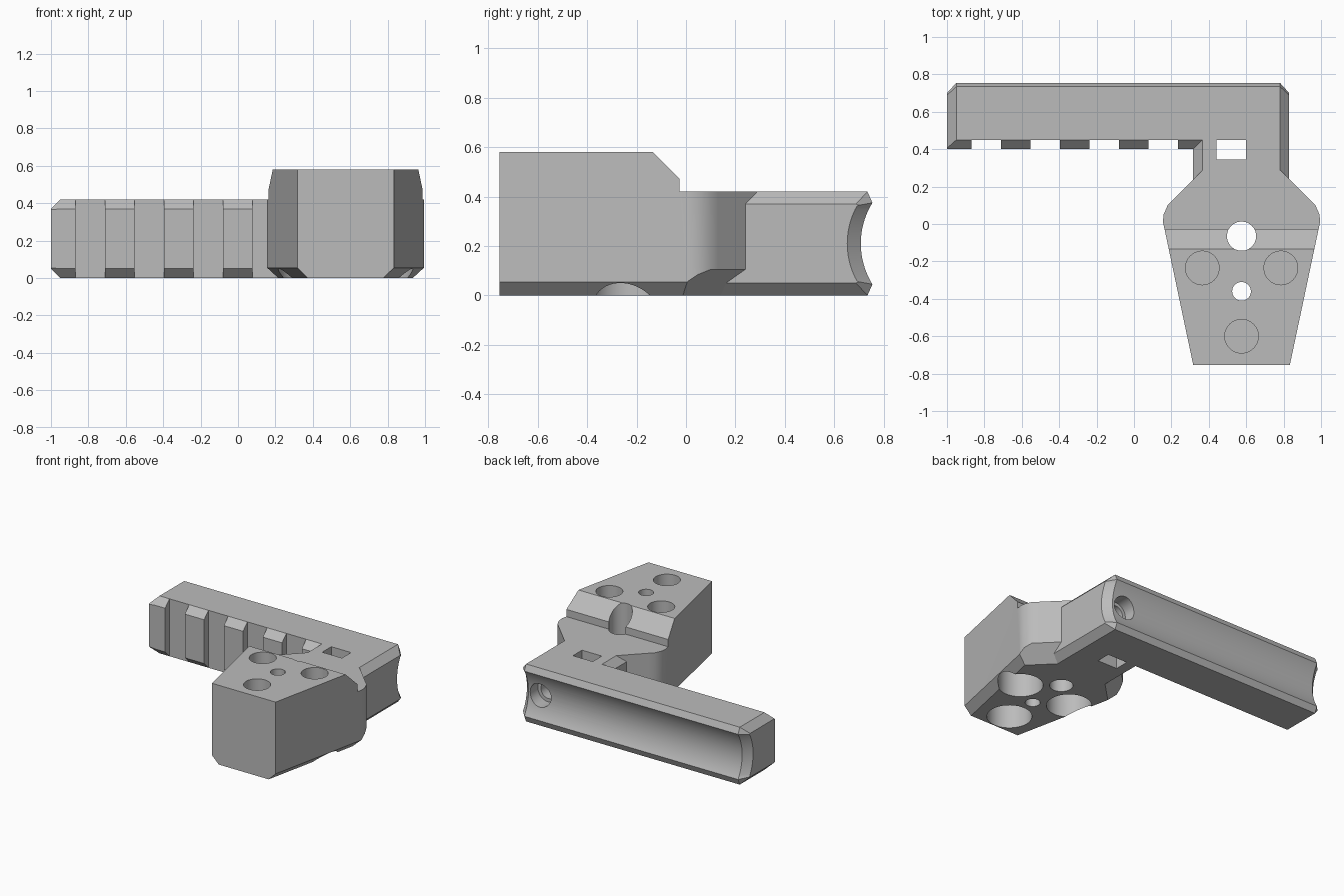
import bpy, bmesh, math
from mathutils import Vector

cube = bpy.data.objects.get("Cube")
if cube:
    bpy.data.objects.remove(cube, do_unlink=True)

grey = bpy.data.materials.new("plain grey")
grey.use_nodes = True
grey.diffuse_color = (0.5, 0.5, 0.5, 1)
grey.node_tree.nodes["Principled BSDF"].inputs["Base Color"].default_value = (0.5, 0.5, 0.5, 1)

HEIGHT, TOP, CHAMFER = 0.42, 0.58, 0.05
MID = 0.575                      # x of the head's symmetry plane


def loft(name, rings, planes=()):
    """Closed solid through matching rings, trimmed by (point, normal) planes."""
    bm = bmesh.new()
    loops = [[bm.verts.new(p) for p in ring] for ring in rings]
    n = len(loops[0])
    for a, b in zip(loops, loops[1:]):
        for i in range(n):
            j = (i + 1) % n
            bm.faces.new((a[i], a[j], b[j], b[i]))
    bm.faces.new(loops[0])
    bm.faces.new(loops[-1])
    for point, normal in planes:
        geom = bm.verts[:] + bm.edges[:] + bm.faces[:]
        cut = bmesh.ops.bisect_plane(bm, geom=geom, dist=1e-5, plane_co=point,
                                     plane_no=normal, clear_outer=True)
        edges = [e for e in cut["geom_cut"] if isinstance(e, bmesh.types.BMEdge)]
        bmesh.ops.edgeloop_fill(bm, edges=edges)
    bmesh.ops.recalc_face_normals(bm, faces=bm.faces[:])
    mesh = bpy.data.meshes.new(name)
    bm.to_mesh(mesh)
    bm.free()
    mesh.materials.append(grey)
    obj = bpy.data.objects.new(name, mesh)
    bpy.context.collection.objects.link(obj)
    return obj


def box(name, x0, x1, y0, y1, z0, z1):
    ring = [(x0, y0), (x1, y0), (x1, y1), (x0, y1)]
    return loft(name, [[(x, y, z) for x, y in ring] for z in (z0, z1)])


def circle(r, sides=48):
    angles = [2 * math.pi * i / sides for i in range(sides)]
    return [(r * math.cos(a), r * math.sin(a)) for a in angles]


def drill_z(name, x, y, r, z0, z1):
    return loft(name, [[(x + u, y + v, z) for u, v in circle(r)] for z in (z0, z1)])


def drill_y(name, x, z, r, y0, y1):
    return loft(name, [[(x + u, y, z + v) for u, v in circle(r)] for y in (y0, y1)])


def combine(target, other, operation):
    mod = target.modifiers.new(other.name, "BOOLEAN")
    mod.operation, mod.solver, mod.object = operation, "EXACT", other
    bpy.context.view_layer.objects.active = target
    bpy.ops.object.modifier_apply(modifier=mod.name)
    bpy.data.objects.remove(other, do_unlink=True)


# Bar: section with a shallow round groove at the back, tapered at both ends
half, sag, mid_z = 0.165, 0.047, HEIGHT / 2
radius = (half ** 2 + sag ** 2) / (2 * sag)
spread = math.asin(half / radius)
groove = []
for i in range(25):
    a = spread * (1 - i / 12)
    groove.append((0.755 - sag + radius * (1 - math.cos(a)), mid_z + radius * math.sin(a)))
section = [(0.45, 0), (0.40, 0.05), (0.40, 0.37), (0.45, HEIGHT), (0.735, HEIGHT)]
section += groove + [(0.735, 0)]
end = [(0.405, 0.05), (0.40, 0.055), (0.40, 0.365), (0.405, 0.37), (0.688, 0.37)]
end += [(y - 0.055, min(max(z, 0.055), 0.365)) for y, z in groove] + [(0.688, 0.05)]
bar = loft("toothed_bar", [[(x, y, z) for y, z in ring] for x, ring in
                           ((-1, end), (-0.95, section), (0.78, section), (0.83, end))])

# Gaps between the grip teeth
for i in range(4):
    x = -0.87 + 0.3155 * i
    combine(bar, box("gap", x, x + 0.16, 0.3, 0.45, -0.1, 0.6), "DIFFERENCE")

# Neck with chamfered long edges
x0, x1, c = 0.315, 0.83, CHAMFER
neck_ring = [(x0 + c, 0), (x1 - c, 0), (x1, c), (x1, HEIGHT - c),
             (x1 - c, HEIGHT), (x0 + c, HEIGHT), (x0, HEIGHT - c), (x0, c)]
neck = loft("neck", [[(x, y, z) for x, z in neck_ring] for y in (0, 0.6)])

# Head: mirrored plan outline, chamfered along its lower edges
side = [(0.258, -0.755), (0.408, -0.045), (0.42, 0.01), (0.417, 0.05),
        (0.395, 0.10), (0.365, 0.13), (0.21, 0.285)]
outline = [(MID + x, y) for x, y in side] + [(MID - x, y) for x, y in reversed(side)]
planes = []
for s in (1, -1):
    flank = Vector((s * 0.978, -0.207, 0)).normalized()
    shoulder = Vector((s, 1, 0)).normalized()
    down = Vector((0, 0, -1))
    planes.append(((MID + s * 0.42, 0.01, 0.055), flank + down))
    planes.append(((MID + s * 0.365, 0.13, 0.105), shoulder + down))
head = loft("head", [[(x, y, z) for x, y in outline] for z in (0, TOP)], planes)

# Step and slope at the back of the head
step = [(0.5, HEIGHT), (-0.027, HEIGHT), (-0.027, 0.473), (-0.154, 0.6), (0.5, 0.6)]
combine(head, loft("step", [[(x, y, z) for y, z in step] for x in (0, 1.2)]), "DIFFERENCE")

combine(bar, neck, "UNION")
combine(bar, head, "UNION")

# Through holes, blind pockets above and wider pockets below
cutters = [drill_z("rear_hole", MID, -0.065, 0.078, -0.1, 0.7),
           drill_z("centre_hole", MID, -0.36, 0.05, -0.1, 0.7),
           box("slot", 0.44, 0.60, 0.345, 0.45, -0.1, 0.6),
           drill_y("screw_recess", 0.68, mid_z, 0.085, 0.62, 0.9),
           drill_y("screw_hole", 0.68, mid_z, 0.06, 0.3, 0.7)]
for dx, y in ((-0.21, -0.235), (0.21, -0.235), (0, -0.60)):
    cutters.append(drill_z("upper_pocket", MID + dx, y, 0.09, TOP - 0.14, 0.7))
    cutters.append(drill_z("lower_pocket", MID + dx, y, 0.15, -0.1, 0.28))
for cutter in cutters:
    combine(bar, cutter, "DIFFERENCE")

bar.name = "handle_with_head"
bpy.ops.object.select_all(action="DESELECT")
bar.select_set(True)
bpy.context.view_layer.objects.active = bar
bpy.ops.object.shade_smooth_by_angle(angle=math.radians(25))
